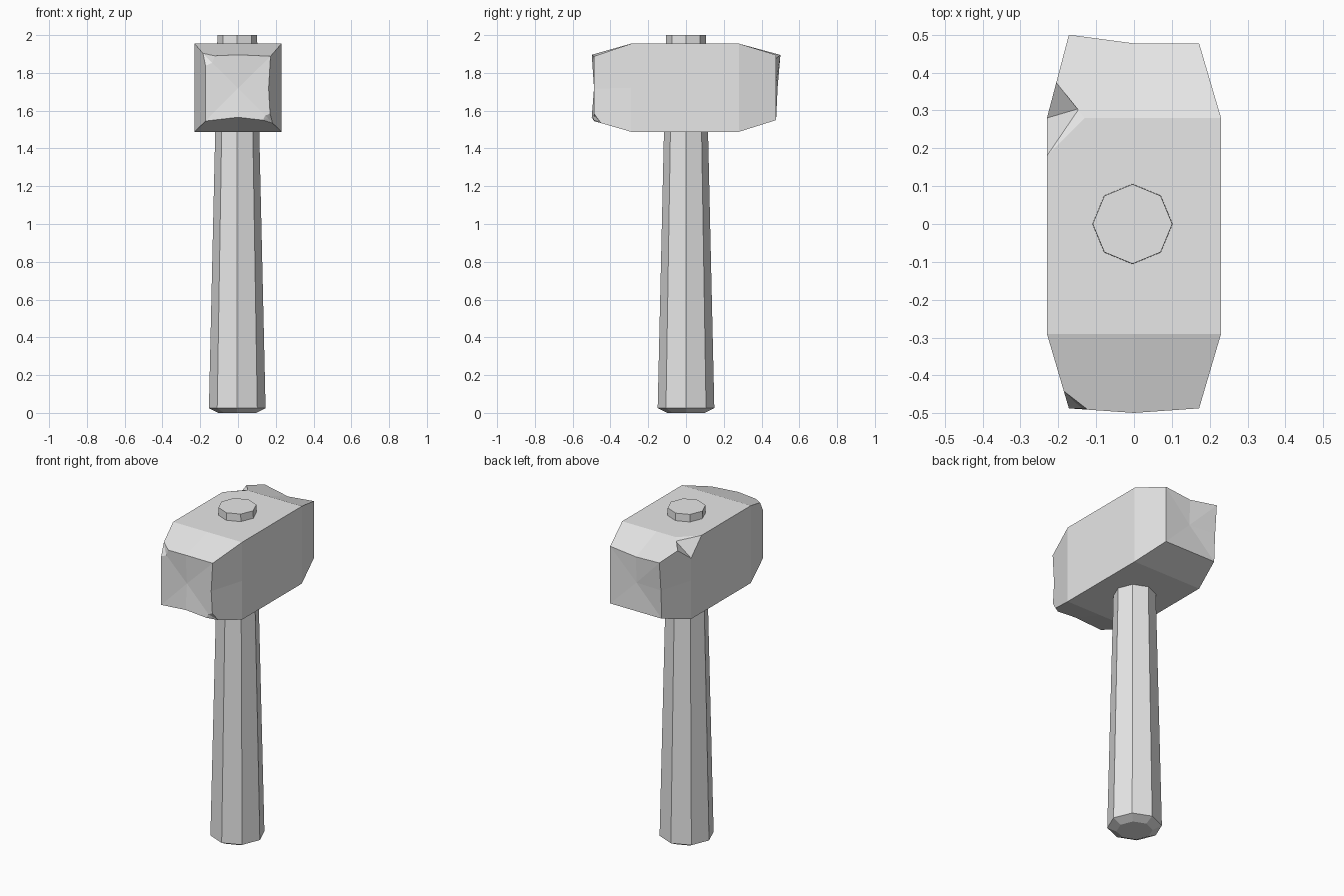
import bpy, bmesh, math
from mathutils import Vector

cube = bpy.data.objects.get("Cube")
if cube:
    bpy.data.objects.remove(cube, do_unlink=True)

grey = bpy.data.materials.new("plain_grey")
grey.use_nodes = True
grey.diffuse_color = (0.8, 0.8, 0.8, 1)
grey.node_tree.nodes["Principled BSDF"].inputs["Base Color"].default_value = (0.8, 0.8, 0.8, 1)


def finish(bm, name):
    bmesh.ops.recalc_face_normals(bm, faces=bm.faces)
    mesh = bpy.data.meshes.new(name)
    bm.to_mesh(mesh)
    bm.free()
    mesh.materials.append(grey)
    obj = bpy.data.objects.new(name, mesh)
    bpy.context.scene.collection.objects.link(obj)
    return obj


def bridge(bm, rings):
    for a, b in zip(rings, rings[1:]):
        n = len(a)
        for i in range(n):
            j = (i + 1) % n
            bm.faces.new((a[i], a[j], b[j], b[i]))


def fan(bm, ring, centre):
    c = bm.verts.new(centre)
    for i, v in enumerate(ring):
        bm.faces.new((v, ring[(i + 1) % len(ring)], c))


def chip(bm, v, reach, target):
    """Break off a corner: split its edges, join the cuts, push the corner in."""
    cuts = set()
    for e in list(v.link_edges):
        cuts.add(bmesh.utils.edge_split(e, v, reach / e.calc_length())[1])
    for f in list(v.link_faces):
        pair = [c for c in f.verts if c in cuts]
        if len(pair) == 2:
            bmesh.ops.connect_verts(bm, verts=pair)
    v.co = Vector(target)


# Handle: tapered octagonal shaft with a bevelled foot, poking out of the head
bm = bmesh.new()
rings = []
for z, r in ((0.0, 0.10), (0.025, 0.15), (2.0, 0.105)):
    rings.append([bm.verts.new((r * math.cos(k * math.pi / 4) - 0.004,
                                r * math.sin(k * math.pi / 4), z)) for k in range(8)])
bridge(bm, rings)
bm.faces.new(rings[0])
bm.faces.new(rings[-1])
finish(bm, "handle")

# Head: block with tapering ends, each section has corners and edge midpoints
OUTLINE = [(-1, -1), (0, -1), (1, -1), (1, 0), (1, 1), (0, 1), (-1, 1), (-1, 0)]
LEFT_TOP, LEFT_MID = 6, 7
bm = bmesh.new()
rings = []
for y, half, low, high in ((-0.487, 0.172, 1.545, 1.888), (-0.29, 0.23, 1.488, 1.955),
                           (0.28, 0.23, 1.488, 1.955), (0.477, 0.172, 1.55, 1.895)):
    mid, tall = (low + high) / 2, (high - low) / 2
    rings.append([bm.verts.new((sx * half, y, mid + sz * tall)) for sx, sz in OUTLINE])
bridge(bm, rings)
fan(bm, rings[0], (0, -0.487, 1.72))
fan(bm, rings[-1], (0, 0.472, 1.72))

# Worn striking faces: uneven rims
front, back = rings[0], rings[-1]
front[1].co += Vector((0, -0.012, 0.02))
front[5].co += Vector((0, -0.012, 0.008))
front[3].co.x -= 0.01
back[LEFT_TOP].co.y = 0.5
back[LEFT_MID].co.y = 0.485
back[5].co.z -= 0.018

# Chipped corners
chip(bm, rings[2][LEFT_TOP], 0.1, (-0.145, 0.305, 1.945))
chip(bm, front[LEFT_TOP], 0.05, (-0.155, -0.472, 1.87))
chip(bm, front[2], 0.04, (0.158, -0.475, 1.56))
finish(bm, "hammer_head")
